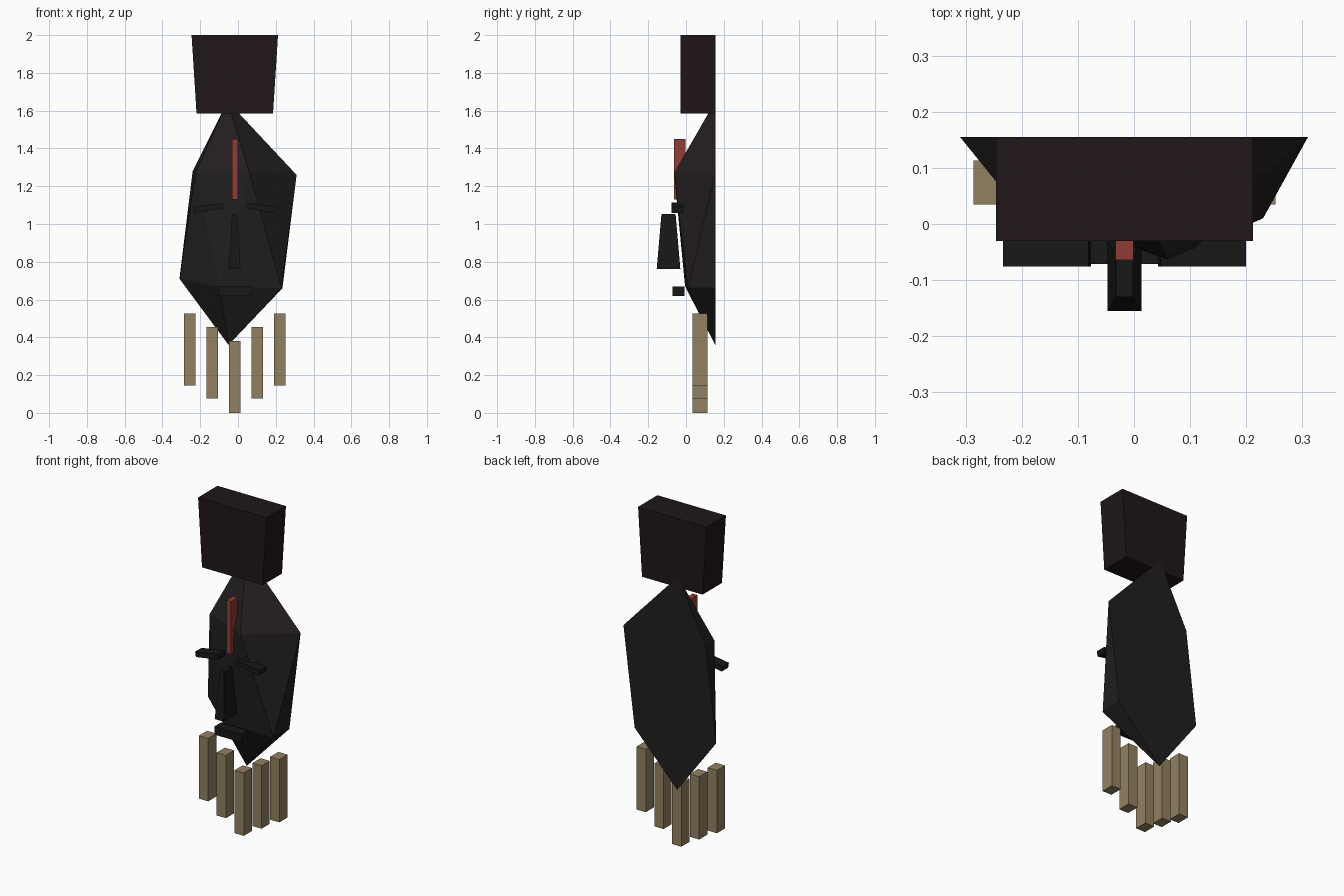
import bpy, bmesh, math
from mathutils import Matrix

if "Cube" in bpy.data.objects:
    bpy.data.objects.remove(bpy.data.objects["Cube"])


def material(name, rgb):
    m = bpy.data.materials.new(name)
    m.diffuse_color = (*rgb, 1)
    m.use_nodes = True
    m.node_tree.nodes["Principled BSDF"].inputs["Base Color"].default_value = m.diffuse_color
    return m


BODY = material("dark_wood", (0.016, 0.013, 0.013))
HEAD = material("dark_hair", (0.014, 0.008, 0.009))
BLACK = material("black", (0.009, 0.009, 0.009))
RED = material("red", (0.28, 0.045, 0.035))
STRAW = material("straw", (0.29, 0.22, 0.12))


def hull(name, points, mat):
    """Convex flat-faced solid around the points."""
    bm = bmesh.new()
    for p in points:
        bm.verts.new(p)
    bmesh.ops.convex_hull(bm, input=bm.verts[:])
    bmesh.ops.dissolve_limit(bm, angle_limit=0.005, verts=bm.verts[:], edges=bm.edges[:])
    bmesh.ops.recalc_face_normals(bm, faces=bm.faces[:])
    me = bpy.data.meshes.new(name)
    bm.to_mesh(me)
    bm.free()
    me.materials.append(mat)
    ob = bpy.data.objects.new(name, me)
    bpy.context.collection.objects.link(ob)
    return ob


def block(name, centre, size, mat, top=(1, 1), tilt=0):
    """Box with an optional top taper and a tilt about the y axis."""
    corners = [(sx * size[0] / 2 * (top[0] if sz > 0 else 1),
                sy * size[1] / 2 * (top[1] if sz > 0 else 1),
                sz * size[2] / 2)
               for sx in (-1, 1) for sy in (-1, 1) for sz in (-1, 1)]
    ob = hull(name, corners, mat)
    ob.data.transform(Matrix.Rotation(math.radians(tilt), 4, 'Y'))
    ob.location = centre
    return ob


MID = -0.017  # centre line of the face features

# Mask: half of a faceted ball, flat at the back
back = [(-0.055, 1.65), (0.31, 1.26), (0.235, 0.66),
        (-0.05, 0.36), (-0.31, 0.71), (-0.24, 1.28)]
front = [(0.06, -0.063, 1.27), (-0.225, 0.05, 1.27),
         (-0.10, -0.005, 0.67), (0.23, 0.01, 0.66)]
hull("mask", [(x, 0.155, z) for x, z in back] + front, BODY)

# Headpiece widening upward
block("headpiece", (MID, 0.0625, 1.793), (0.405, 0.185, 0.415), HEAD, top=(1.13, 1))

# Forehead stripe, nose and mouth
block("forehead_stripe", (MID, -0.033, 1.29), (0.032, 0.062, 0.32), RED)
block("nose", (MID, -0.0925, 0.907), (0.06, 0.125, 0.29), BLACK, top=(0.5, 0.6))
block("mouth", (MID, -0.04, 0.645), (0.18, 0.062, 0.05), BLACK)

# Slanted eyes
for side, name in ((-1, "left_eye"), (1, "right_eye")):
    block(name, (MID + side * 0.138, -0.045, 1.086), (0.154, 0.062, 0.031), BLACK, tilt=side * 9)

# Beard strands hanging in a V
for i in range(-2, 3):
    z = 0.19 + (0, 0.075, 0.145)[abs(i)]
    block(f"beard_strand_{i + 3}", (MID + i * 0.119, 0.074, z), (0.062, 0.078, 0.38), STRAW)
